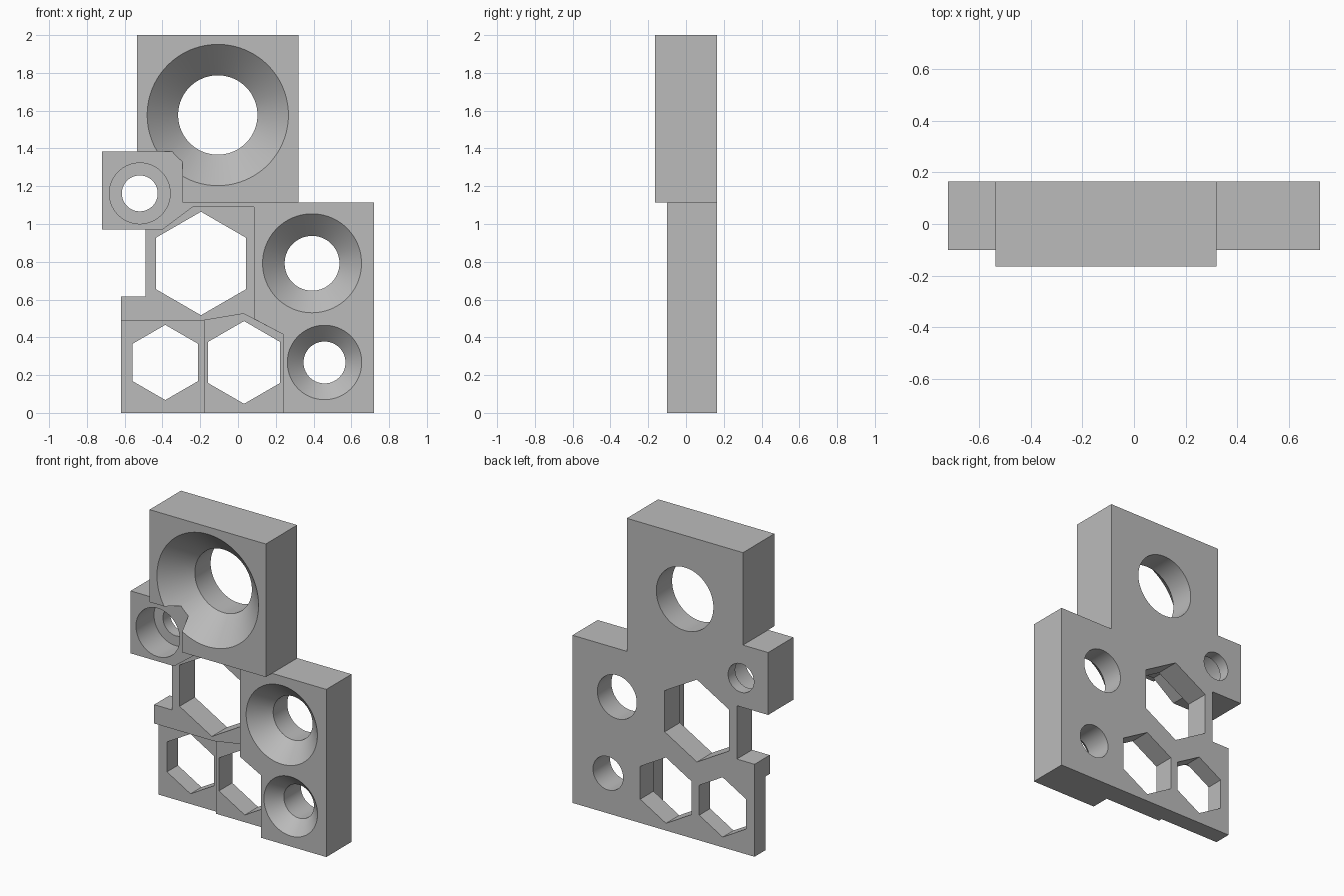
import bpy, bmesh, math

if "Cube" in bpy.data.objects:
    bpy.data.objects.remove(bpy.data.objects["Cube"], do_unlink=True)

BACK, TOP_FRONT, MAIN_FRONT = 0.165, -0.165, -0.10

grey = bpy.data.materials.new("mid_grey")
grey.use_nodes = True
grey.diffuse_color = (0.5, 0.5, 0.5, 1)
grey.node_tree.nodes["Principled BSDF"].inputs["Base Color"].default_value = (0.5, 0.5, 0.5, 1)


def finish(name, bm):
    bmesh.ops.recalc_face_normals(bm, faces=bm.faces)
    mesh = bpy.data.meshes.new(name)
    bm.to_mesh(mesh)
    bm.free()
    mesh.materials.append(grey)
    obj = bpy.data.objects.new(name, mesh)
    bpy.context.collection.objects.link(obj)
    return obj


def prism(name, outline, y0, y1):
    """Extrude an x-z outline from y0 to y1."""
    bm = bmesh.new()
    face = bm.faces.new([bm.verts.new((x, y0, z)) for x, z in outline])
    moved = bmesh.ops.extrude_face_region(bm, geom=[face])["geom"]
    verts = [v for v in moved if isinstance(v, bmesh.types.BMVert)]
    bmesh.ops.translate(bm, verts=verts, vec=(0, y1 - y0, 0))
    return finish(name, bm)


def turned(name, x, z, profile, sides=96):
    """Stack rings of (y, radius) into a closed round cutter."""
    bm = bmesh.new()
    rings = []
    for y, r in profile:
        angles = [2 * math.pi * i / sides for i in range(sides)]
        rings.append([bm.verts.new((x + r * math.cos(a), y, z + r * math.sin(a))) for a in angles])
    for a, b in zip(rings, rings[1:]):
        for i in range(sides):
            j = (i + 1) % sides
            bm.faces.new((a[i], a[j], b[j], b[i]))
    bm.faces.new(rings[0])
    bm.faces.new(rings[-1])
    return finish(name, bm)


def countersink(name, x, z, front, outer, inner):
    """45 degree cone leading into a straight through hole."""
    e = 0.015
    return turned(name, x, z, [(front - e, outer + e), (front + outer - inner, inner), (0.3, inner)])


def hexagon(x, z, r):
    return [(x + r * math.sin(i * math.pi / 3), z + r * math.cos(i * math.pi / 3)) for i in range(6)]


# Whole plate at the thickness of the top block
plate = prism("gauge_plate", [
    (-0.62, 0), (0.72, 0), (0.72, 1.115), (0.32, 1.115), (0.32, 2), (-0.535, 2),
    (-0.535, 1.385), (-0.72, 1.385), (-0.72, 0.97), (-0.49, 0.97), (-0.49, 0.615), (-0.62, 0.615),
], TOP_FRONT, BACK)

cutters = [
    # Step back below the top block, with the notch for the small block
    prism("front_step", [
        (-1, -1), (1, -1), (1, 1.3), (0.32, 1.115), (-0.295, 1.115),
        (-0.295, 1.385), (-0.535, 1.385), (-1, 1.6)], -0.5, MAIN_FRONT),
    # Nested recesses around the hexagons, each deeper than the last
    prism("large_recess", [
        (-1, -1), (0.24, -1), (0.24, 0.415), (0.085, 0.497), (0.085, 1.09),
        (-0.24, 1.09), (-0.40, 0.97), (-0.5, 0.97), (-1, 0.9)], -0.5, 0.005),
    prism("middle_recess", [
        (-1, -1), (0.24, -1), (0.24, 0.415), (0.03, 0.525), (-0.18, 0.49), (-1, 0.49)], -0.5, 0.025),
    prism("left_recess", [(-1, -1), (-0.18, -1), (-0.18, 0.49), (-1, 0.49)], -0.5, 0.05),
    # Hexagonal through holes
    prism("large_hex", hexagon(-0.196, 0.791, 0.274), -0.5, 0.5),
    prism("middle_hex", hexagon(0.032, 0.267, 0.219), -0.5, 0.5),
    prism("left_hex", hexagon(-0.385, 0.267, 0.199), -0.5, 0.5),
    # Round holes
    countersink("top_countersink", -0.107, 1.577, TOP_FRONT, 0.374, 0.21),
    countersink("right_countersink", 0.392, 0.792, MAIN_FRONT, 0.262, 0.145),
    countersink("lower_countersink", 0.458, 0.267, MAIN_FRONT, 0.197, 0.111),
    turned("counterbore", -0.52, 1.162, [(-0.13, 0.161), (0.09, 0.161), (0.09, 0.095), (0.3, 0.095)]),
]

# Cut everything out and keep the plain mesh
for cutter in cutters:
    cutter.hide_render = True
    mod = plate.modifiers.new(cutter.name, "BOOLEAN")
    mod.operation = "DIFFERENCE"
    mod.solver = "EXACT"
    mod.object = cutter
depsgraph = bpy.context.evaluated_depsgraph_get()
result = bpy.data.meshes.new_from_object(plate.evaluated_get(depsgraph))
plate.modifiers.clear()
plate.data = result
for cutter in cutters:
    bpy.data.objects.remove(cutter, do_unlink=True)

# Smooth round walls, sharp edges elsewhere
bpy.ops.object.select_all(action="DESELECT")
plate.select_set(True)
bpy.context.view_layer.objects.active = plate
bpy.ops.object.shade_smooth_by_angle(angle=math.radians(25))
